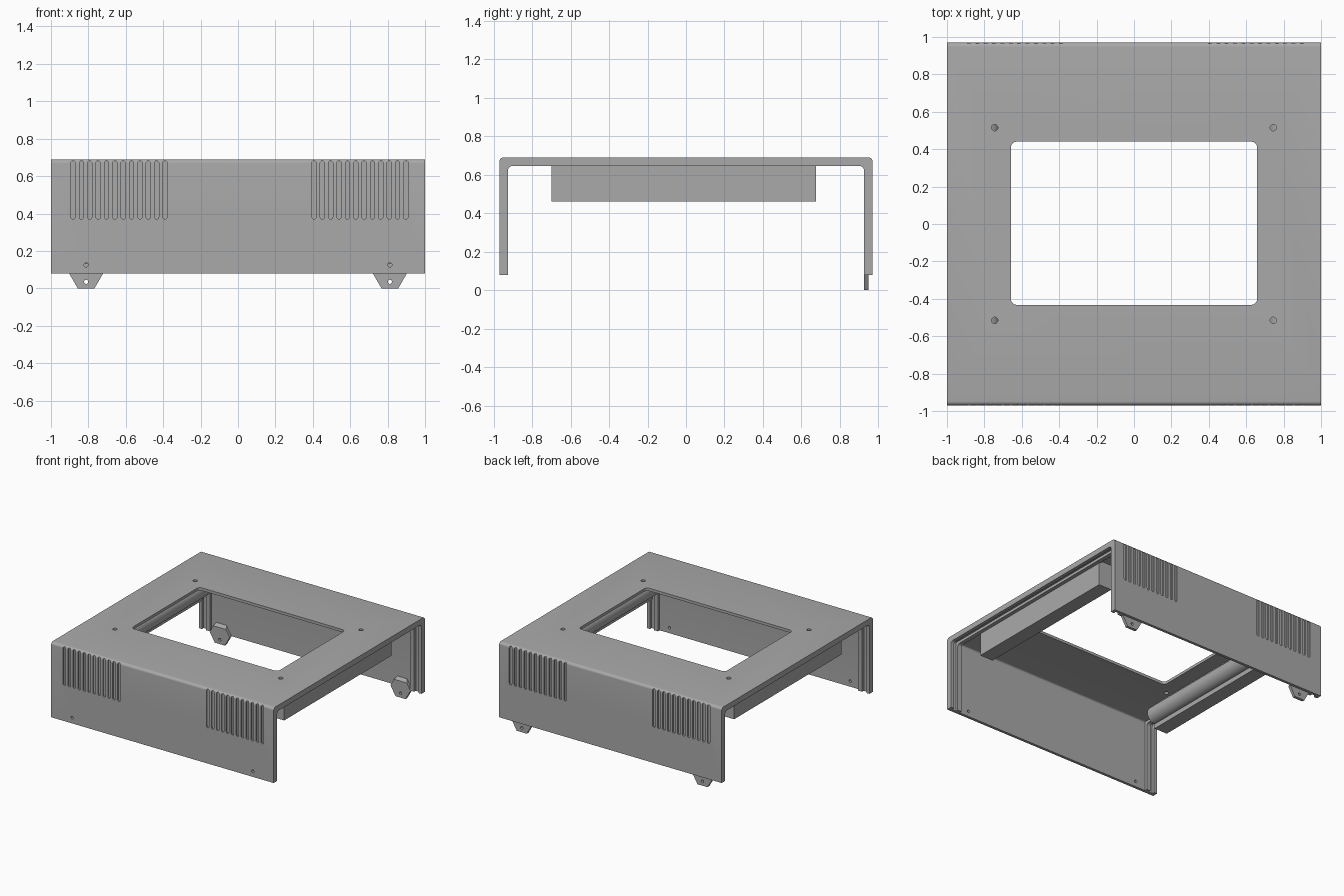
import bpy, bmesh
from math import sin, cos, pi, radians
from mathutils import Vector

if "Cube" in bpy.data.objects:
    bpy.data.objects.remove(bpy.data.objects["Cube"], do_unlink=True)

grey = bpy.data.materials.new("plain_grey")
grey.use_nodes = True
colour = (0.4, 0.4, 0.4, 1)
grey.diffuse_color = colour
grey.node_tree.nodes["Principled BSDF"].inputs["Base Color"].default_value = colour

T = 0.0225              # wall thickness
HALF_Y, TOP, BASE = 0.97, 0.69, 0.08
TAB_X = 0.812


def arc(cx, cy, r, a0, a1, n=6):
    """Points on an arc, angles in degrees."""
    angles = [radians(a0 + (a1 - a0) * i / n) for i in range(n + 1)]
    return [(cx + r * cos(a), cy + r * sin(a)) for a in angles]


def prism(bm, pts, axis, lo, hi):
    """Extrude a 2D outline between lo and hi along an axis."""
    place = {"x": lambda a, b, t: (t, a, b),
             "y": lambda a, b, t: (a, t, b),
             "z": lambda a, b, t: (a, b, t)}[axis]
    ends = [[bm.verts.new(place(a, b, t)) for a, b in pts] for t in (lo, hi)]
    faces = [bm.faces.new(ends[0]), bm.faces.new(ends[1][::-1])]
    n = len(pts)
    for i in range(n):
        j = (i + 1) % n
        faces.append(bm.faces.new((ends[0][j], ends[0][i], ends[1][i], ends[1][j])))
    bmesh.ops.recalc_face_normals(bm, faces=faces)


def finish(bm, name):
    mesh = bpy.data.meshes.new(name)
    bm.to_mesh(mesh)
    bm.free()
    ob = bpy.data.objects.new(name, mesh)
    bpy.context.collection.objects.link(ob)
    mesh.materials.append(grey)
    return ob


def cut(ob, cutter):
    """Subtract the cutter, then discard it."""
    cutter.hide_render = True
    mod = ob.modifiers.new("cut", "BOOLEAN")
    mod.operation, mod.solver, mod.object = "DIFFERENCE", "EXACT", cutter
    bpy.context.view_layer.update()
    deps = bpy.context.evaluated_depsgraph_get()
    mesh = bpy.data.meshes.new_from_object(ob.evaluated_get(deps))
    ob.modifiers.clear()
    ob.data = mesh
    bpy.data.objects.remove(cutter, do_unlink=True)


def smooth(ob):
    bpy.ops.object.select_all(action="DESELECT")
    ob.select_set(True)
    bpy.context.view_layer.objects.active = ob
    bpy.ops.object.shade_smooth_by_angle(angle=radians(30))


def arch(inset, r):
    """Upside-down U path at an inset from the outer surface."""
    y, z = HALF_Y - inset, TOP - inset
    return ([(y, BASE)] + arc(y - r, z - r, r, 0, 90)
            + arc(r - y, z - r, r, 90, 180) + [(-y, BASE)])


# Cover: thin folded sheet
bm = bmesh.new()
prism(bm, arch(0, T) + arch(T, 0.015)[::-1], "x", -1, 1)
cover = finish(bm, "cover")

# Window, screw holes and blind vent slots
bm = bmesh.new()
wx, y0, y1, r = 0.658, -0.432, 0.44, 0.03
window = (arc(wx - r, y1 - r, r, 0, 90) + arc(r - wx, y1 - r, r, 90, 180)
          + arc(r - wx, y0 + r, r, 180, 270) + arc(wx - r, y0 + r, r, 270, 360))
prism(bm, window, "z", 0.6, 0.8)
for sx in (-1, 1):
    for sy in (-1, 1):
        prism(bm, arc(sx * 0.745, sy * 0.515, 0.017, 0, 360, 24)[:-1], "z", 0.6, 0.8)
    prism(bm, arc(sx * TAB_X, 0.125, T / 2, 0, 360, 16)[:-1], "y", -1.1, -0.9)
sr = 0.0113
for start in (-0.882, 0.406):
    for i in range(12):
        x = start + i * 0.0447
        slot = arc(x, 0.683 - sr, sr, 0, 180) + arc(x, 0.37 + sr, sr, 180, 360)
        for s in (-1, 1):
            lo, hi = sorted((s * (HALF_Y - T / 2), s * 1.05))
            prism(bm, slot, "y", lo, hi)
cut(cover, finish(bm, "cover_cutter"))
smooth(cover)

# Paired ribs at each end that hold the end panels
for side, s in (("left", 1), ("right", -1)):
    for label, a, b in (("outer", 1, 0.972), ("inner", 0.935, 0.9)):
        bm = bmesh.new()
        lo, hi = sorted((s * a, s * b))
        prism(bm, arch(T - 0.002, 0.015) + arch(2 * T, T)[::-1], "x", lo, hi)
        smooth(finish(bm, f"{side}_{label}_panel_rib"))

    # Hanging rail with a round channel on its inner face
    bm = bmesh.new()
    xo, xi, zt, zb = 0.905, 0.787, TOP - T + 0.002, 0.46
    section = [(xo, zt), (xo, zb), (xi, zb)] + arc(xi, 0.568, 0.07, -90, -270, 16)[::1] + [(xi, zt)]
    section = [(s * x, z) for x, z in section]
    prism(bm, section, "y", -0.70, 0.675)
    smooth(finish(bm, f"{side}_rail"))

    # Six-sided fixing tab on the back wall, bevelled at the top
    bm = bmesh.new()
    yi, yo = HALF_Y - 2 * T, HALF_Y - T + 0.001
    prism(bm, arc(s * TAB_X, 0.078, 0.09, 0, 360, 6)[:-1], "y", yi, yo)
    cutres = bmesh.ops.bisect_plane(
        bm, geom=bm.verts[:] + bm.edges[:] + bm.faces[:],
        plane_co=Vector((0, yi, 0.134)), plane_no=Vector((0, -1, 1)), clear_outer=True)
    rim = [e for e in cutres["geom_cut"] if isinstance(e, bmesh.types.BMEdge)]
    bmesh.ops.holes_fill(bm, edges=rim)
    bmesh.ops.recalc_face_normals(bm, faces=bm.faces[:])
    tab = finish(bm, f"{side}_fixing_tab")
    bm = bmesh.new()
    prism(bm, arc(s * TAB_X, 0.035, T / 2, 0, 360, 16)[:-1], "y", 0.85, 1.05)
    cut(tab, finish(bm, "tab_cutter"))
    smooth(tab)
